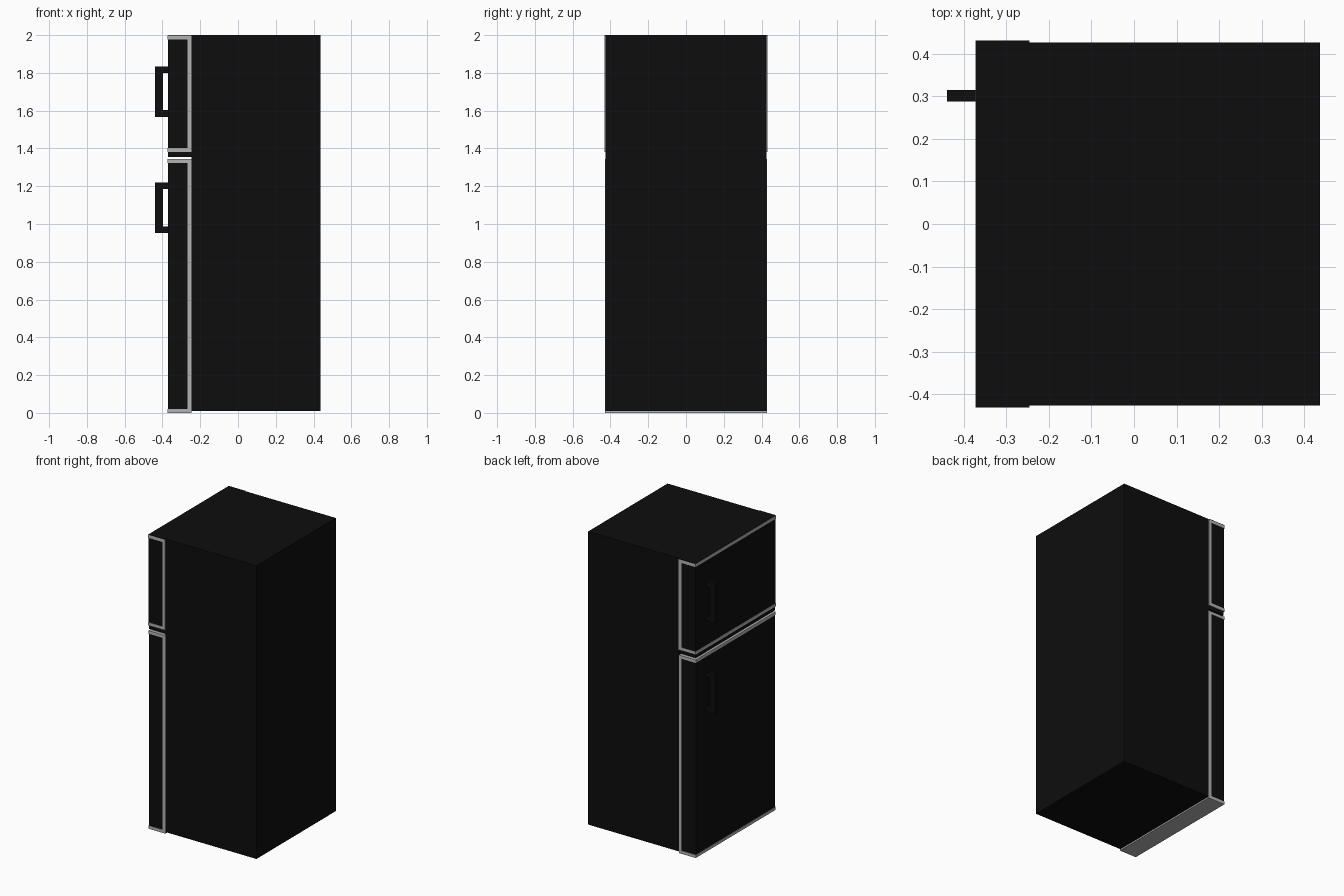
import bpy, bmesh

if "Cube" in bpy.data.objects:
    bpy.data.objects.remove(bpy.data.objects["Cube"])


def material(name, rgb):
    m = bpy.data.materials.new(name)
    m.diffuse_color = (*rgb, 1)
    m.use_nodes = True
    m.node_tree.nodes["Principled BSDF"].inputs["Base Color"].default_value = m.diffuse_color
    return m


BLACK = material("black_enamel", (0.004, 0.004, 0.004))
GREY = material("grey_trim", (0.45, 0.45, 0.45))


def extrude_xz(name, profile, y0, y1, mat):
    """Extrude an x-z outline along y into a solid."""
    bm = bmesh.new()
    face = bm.faces.new([bm.verts.new((x, y0, z)) for x, z in profile])
    ext = bmesh.ops.extrude_face_region(bm, geom=[face])
    verts = [g for g in ext["geom"] if isinstance(g, bmesh.types.BMVert)]
    bmesh.ops.translate(bm, verts=verts, vec=(0, y1 - y0, 0))
    bmesh.ops.recalc_face_normals(bm, faces=bm.faces)
    me = bpy.data.meshes.new(name)
    bm.to_mesh(me)
    bm.free()
    me.materials.append(mat)
    ob = bpy.data.objects.new(name, me)
    bpy.context.collection.objects.link(ob)
    return ob


def box(name, x, y, z, mat):
    rect = [(x[0], z[0]), (x[1], z[0]), (x[1], z[1]), (x[0], z[1])]
    return extrude_xz(name, rect, y[0], y[1], mat)


FRONT, BACK = -0.371, -0.247      # door depth range

# Cabinet and the rail between the doors
box("cabinet", (BACK, 0.437), (-0.426, 0.426), (0.01, 2.0), BLACK)
box("divider_rail", (-0.37, BACK), (-0.424, 0.424), (1.356, 1.382), BLACK)


def door(name, z0, z1, half, cap):
    """Door slab with grey edge bands and rear side strips."""
    w = half - 0.003
    box(name + "_panel", (FRONT, BACK), (-w, w), (z0 + 0.01, z1 - 0.01), BLACK)
    for label, a, b in (("bottom", z0, z0 + 0.021), ("top", z1 - 0.021 - cap, z1 - cap)):
        box(f"{name}_{label}_trim", (FRONT - 0.002, BACK + 0.001), (-half, half), (a, b), GREY)
    for label, s in (("left", 1), ("right", -1)):
        box(f"{name}_{label}_trim", (-0.267, BACK + 0.001),
            sorted((s * (w - 0.005), s * half)), (z0 + 0.021, z1 - 0.021 - cap), GREY)


door("freezer_door", 1.381, 2.0, 0.431, 0.003)
door("fridge_door", 0.0, 1.345, 0.428, 0.0)
# Black cap over the freezer door
box("freezer_door_cap", (FRONT, BACK), (-0.431, 0.431), (1.996, 2.0), BLACK)

# C-shaped handles
for name, z0, z1 in (("freezer_handle", 1.567, 1.835), ("fridge_handle", 0.952, 1.22)):
    t = 0.036
    outline = [(-0.37, z0), (-0.44, z0), (-0.44, z1), (-0.37, z1),
               (-0.37, z1 - t), (-0.398, z1 - t), (-0.398, z0 + t), (-0.37, z0 + t)]
    extrude_xz(name, outline, 0.288, 0.315, BLACK)
